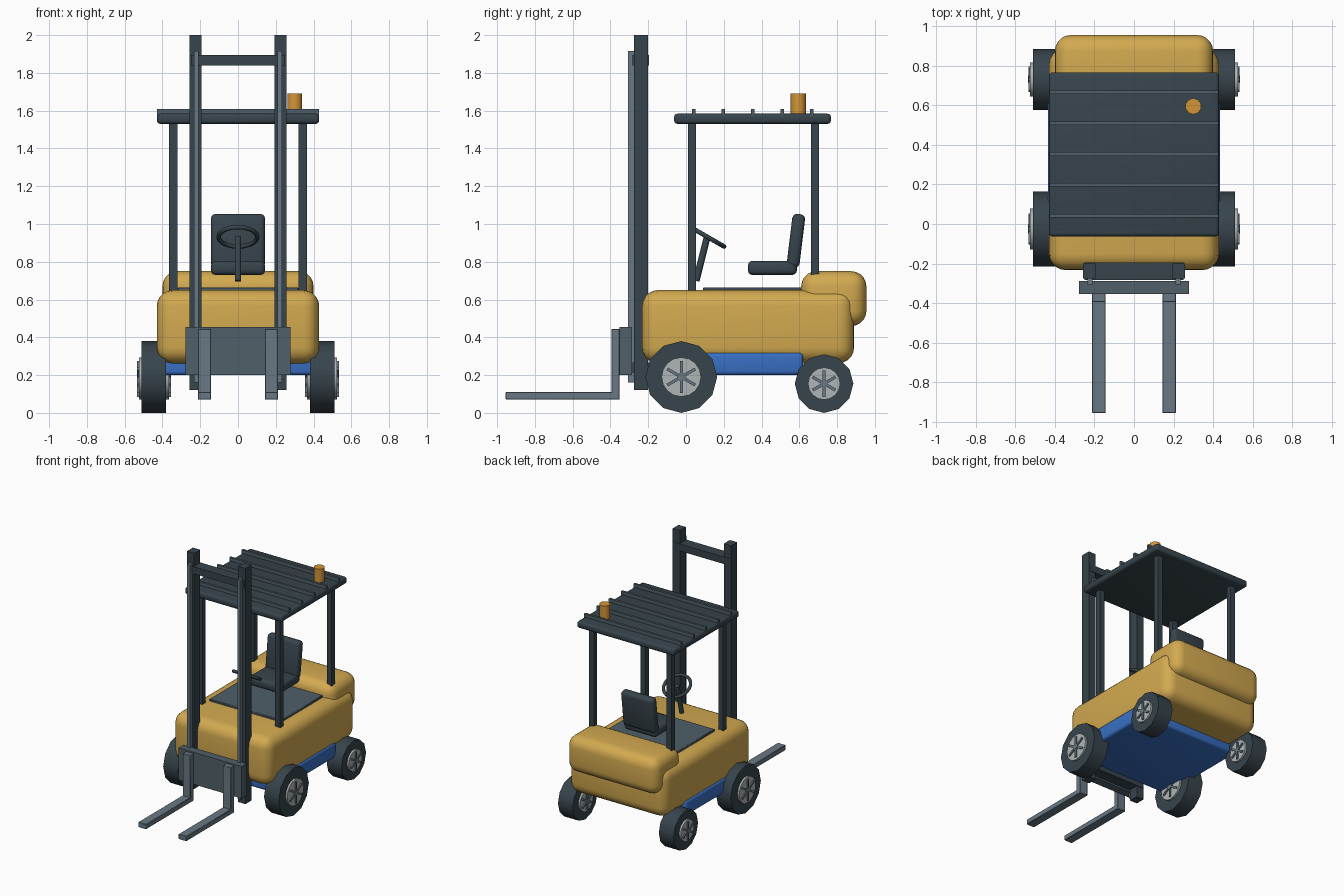
import bpy, bmesh
from math import radians, pi
from mathutils import Matrix, Vector

if "Cube" in bpy.data.objects:
    bpy.data.objects.remove(bpy.data.objects["Cube"], do_unlink=True)


def material(name, r, g, b):
    m = bpy.data.materials.new(name)
    m.use_nodes = True
    m.diffuse_color = (r, g, b, 1)
    shader = next(n for n in m.node_tree.nodes if n.type == 'BSDF_PRINCIPLED')
    shader.inputs["Base Color"].default_value = (r, g, b, 1)
    return m


YELLOW = material("yellow paint", 0.65, 0.40, 0.08)
DARK = material("dark steel", 0.038, 0.058, 0.072)
GREY = material("grey plate", 0.08, 0.115, 0.14)
STEEL = material("fork steel", 0.14, 0.19, 0.23)
SILVER = material("rim silver", 0.43, 0.46, 0.47)
BLUE = material("blue paint", 0.04, 0.16, 0.55)
ORANGE = material("beacon orange", 0.65, 0.30, 0.04)


def finish(bm, name, mat):
    mesh = bpy.data.meshes.new(name)
    bmesh.ops.recalc_face_normals(bm, faces=bm.faces)
    bm.to_mesh(mesh)
    bm.free()
    mesh.materials.append(mat)
    ob = bpy.data.objects.new(name, mesh)
    bpy.context.collection.objects.link(ob)
    bpy.ops.object.select_all(action='DESELECT')
    ob.select_set(True)
    bpy.context.view_layer.objects.active = ob
    bpy.ops.object.shade_smooth_by_angle(angle=radians(40))
    return ob


def box(name, mat, x, y, z, bevel=0.0, segments=4, tilt=0.0):
    """Box from (min, max) ranges, with rounded edges and a tilt about x."""
    lo, hi = Vector((x[0], y[0], z[0])), Vector((x[1], y[1], z[1]))
    bm = bmesh.new()
    bmesh.ops.create_cube(bm, size=1, matrix=Matrix.Diagonal((*(hi - lo), 1)))
    if bevel:
        bmesh.ops.bevel(bm, geom=bm.edges[:], offset=bevel, segments=segments,
                        profile=0.5, affect='EDGES')
    ob = finish(bm, name, mat)
    ob.location = (lo + hi) / 2
    ob.rotation_euler.x = radians(tilt)
    return ob


def cylinder(name, mat, center, radius, depth, sides, axis='Z', tilt=0.0):
    bm = bmesh.new()
    bmesh.ops.create_cone(bm, cap_ends=True, segments=sides, radius1=radius,
                          radius2=radius, depth=depth)
    if axis == 'X':
        bm.transform(Matrix.Rotation(pi / 2, 4, 'Y'))
    ob = finish(bm, name, mat)
    ob.location = center
    ob.rotation_euler.x = radians(tilt)
    return ob


def span(center, width):
    return (center - width / 2, center + width / 2)


# Body, counterweight, chassis and floor
box("body", YELLOW, (-0.43, 0.43), (-0.233, 0.89), (0.262, 0.65), 0.085, 5)
box("counterweight", YELLOW, (-0.40, 0.40), (0.61, 0.955), (0.46, 0.75), 0.08, 5)
box("chassis", BLUE, (-0.435, 0.435), (-0.15, 0.62), (0.20, 0.32), 0.02, 3)
box("floor_plate", GREY, (-0.32, 0.32), (0.09, 0.62), (0.63, 0.665), 0.005, 1)


# Wheels
def wheel(name, x, y, radius):
    hub = (x, y, radius)
    cylinder(name + "_tyre", DARK, hub, radius, 0.13, 12, 'X')
    cylinder(name + "_rim", SILVER, hub, radius * 0.55, 0.16, 16, 'X')
    cylinder(name + "_hub", STEEL, hub, radius * 0.12, 0.18, 10, 'X')
    for i in range(3):
        box(f"{name}_spoke_{i + 1}", STEEL, span(x, 0.178), span(y, 0.016),
            span(radius, radius * 0.9), tilt=i * 60)


for side, s in (("left", 1), ("right", -1)):
    wheel("front_" + side, s * 0.445, -0.025, 0.19)
    wheel("rear_" + side, s * 0.445, 0.731, 0.155)

    # Mast posts and inner lift rails
    box(side + "_mast_post", DARK, span(s * 0.226, 0.064), (-0.275, -0.20), (0.12, 2.0))
    box(side + "_lift_rail", STEEL, span(s * 0.222, 0.024), (-0.307, -0.27), (0.16, 1.915))

    # Forks
    box(side + "_fork_shank", STEEL, span(s * 0.178, 0.07), (-0.395, -0.352), (0.07, 0.445), 0.003, 1)
    box(side + "_fork_blade", STEEL, span(s * 0.178, 0.07), (-0.955, -0.36), (0.07, 0.11), 0.003, 1)

    # Roof pillars
    box(side + "_front_pillar", DARK, span(s * 0.343, 0.043), span(0.031, 0.043), (0.63, 1.55))
    box(side + "_rear_pillar", DARK, span(s * 0.343, 0.043), span(0.682, 0.043), (0.70, 1.55))

# Mast cross bars and carriage
for name, z in (("upper", 1.868), ("lower", 0.238)):
    box(name + "_mast_bar", DARK, (-0.25, 0.25), (-0.283, -0.195), span(z, 0.056))
box("carriage_plate", GREY, (-0.278, 0.278), (-0.353, -0.287), (0.20, 0.455))

# Roof with ribs and beacon
box("roof", DARK, (-0.43, 0.43), (-0.063, 0.767), (1.53, 1.584), 0.018, 3)
for i in range(5):
    box(f"roof_rib_{i + 1}", GREY, (-0.428, 0.428), span(0.042 + 0.156 * i, 0.018), (1.575, 1.61))
cylinder("beacon", ORANGE, (0.30, 0.595, 1.637), 0.041, 0.11, 10)

# Seat
box("seat_cushion", DARK, (-0.143, 0.143), (0.328, 0.587), (0.73, 0.805), 0.025, 3)
box("seat_back", DARK, (-0.143, 0.143), span(0.582, 0.068), span(0.911, 0.285), 0.025, 3, tilt=-7)

# Steering column and wheel
cylinder("steering_column", DARK, (0, 0.083, 0.815), 0.018, 0.24, 10, tilt=-14)
bpy.ops.mesh.primitive_torus_add(major_radius=0.103, minor_radius=0.012, major_segments=20,
                                 minor_segments=8, location=(0, 0.113, 0.932),
                                 rotation=(radians(-30), 0, 0))
steering_wheel = bpy.context.object
steering_wheel.name = "steering_wheel"
steering_wheel.data.materials.append(DARK)
bpy.ops.object.shade_smooth_by_angle(angle=radians(60))
